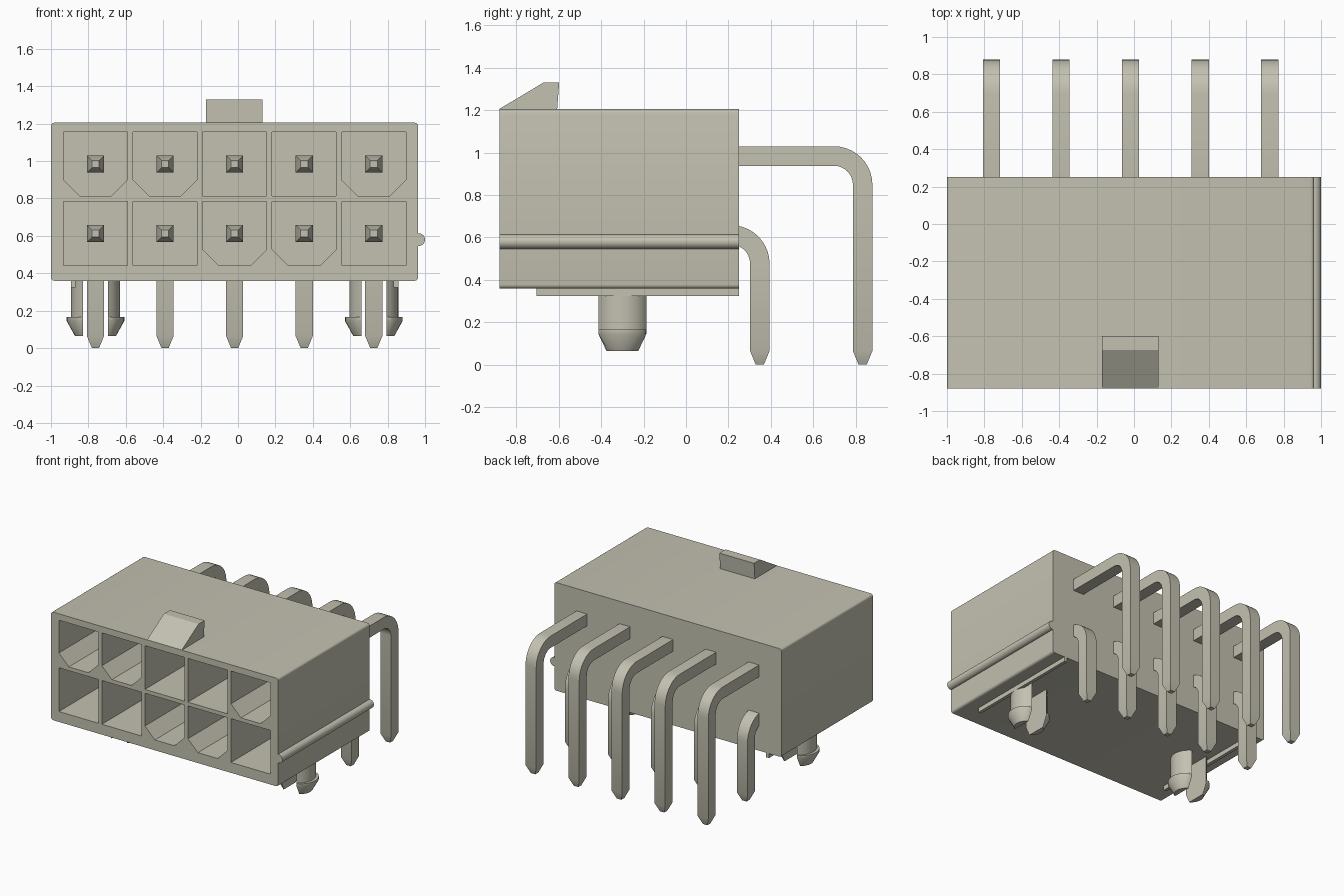
import bpy, bmesh, math

cube = bpy.data.objects.get("Cube")
if cube:
    bpy.data.objects.remove(cube)

# Single warm grey plastic
mat = bpy.data.materials.new("warm grey")
mat.use_nodes = True
COLOUR = (0.55, 0.535, 0.44, 1)
mat.diffuse_color = COLOUR
mat.node_tree.nodes["Principled BSDF"].inputs["Base Color"].default_value = COLOUR


def loft(name, *solids, smooth=True):
    """Make an object from solids, each a list of rings of equal length, capped at both ends."""
    bm = bmesh.new()
    for rings in solids:
        loops = [[bm.verts.new(p) for p in ring] for ring in rings]
        n = len(loops[0])
        for a, b in zip(loops, loops[1:]):
            for i in range(n):
                j = (i + 1) % n
                bm.faces.new((a[i], a[j], b[j], b[i]))
        bm.faces.new(loops[0])
        bm.faces.new(loops[-1])
    bmesh.ops.recalc_face_normals(bm, faces=bm.faces)
    mesh = bpy.data.meshes.new(name)
    bm.to_mesh(mesh)
    bm.free()
    mesh.materials.append(mat)
    ob = bpy.data.objects.new(name, mesh)
    bpy.context.collection.objects.link(ob)
    if smooth:
        smooth_edges(ob)
    return ob


def smooth_edges(ob):
    bpy.ops.object.select_all(action='DESELECT')
    ob.select_set(True)
    bpy.context.view_layer.objects.active = ob
    bpy.ops.object.shade_smooth_by_angle(angle=math.radians(32))


def along_y(profile, y0, y1):
    return [[(x, y, z) for x, z in profile] for y in (y0, y1)]


def along_x(profile, x0, x1):
    return [[(x, y, z) for y, z in profile] for x in (x0, x1)]


def rounded_rect(x0, x1, z0, z1, r, steps=4):
    pts = []
    corners = ((x1 - r, z1 - r), (x0 + r, z1 - r), (x0 + r, z0 + r), (x1 - r, z0 + r))
    for k, (cx, cz) in enumerate(corners):
        for s in range(steps + 1):
            a = math.pi / 2 * (k + s / steps)
            pts.append((cx + r * math.cos(a), cz + r * math.sin(a)))
    return pts


FRONT, BACK = -0.88, 0.25
MID = -0.018
COLUMNS = [MID + 0.372 * i for i in (-2, -1, 0, 1, 2)]
UPPER, LOWER = 0.984, 0.612

# Pockets: some have chamfered lower corners
H, C = 0.171, 0.086
square = [(-H, H), (-H, -H), (H, -H), (H, H)]
keyed = [(-H, H), (-H, C - H), (C - H, -H), (H - C, -H), (H, C - H), (H, H)]
pockets = []
for zc, keyed_columns in ((UPPER, (0, 1, 4)), (LOWER, (2, 3))):
    for i, xc in enumerate(COLUMNS):
        shape = keyed if i in keyed_columns else square
        pockets.append(along_y([(xc + x, zc + z) for x, z in shape], FRONT - 0.05, 0.02))

# Housing with the pockets cut out
housing = loft("housing", along_y(rounded_rect(-1, 0.963, 0.36, 1.205, 0.018), FRONT, BACK),
               smooth=False)
cutter = loft("pocket_cutter", *pockets, smooth=False)
cutter.hide_render = True
cut = housing.modifiers.new("pockets", 'BOOLEAN')
cut.operation = 'DIFFERENCE'
cut.solver = 'EXACT'
cut.object = cutter
bpy.context.view_layer.objects.active = housing
bpy.ops.object.modifier_apply(modifier=cut.name)
bpy.data.objects.remove(cutter)
smooth_edges(housing)

# Latch wedge on the top
loft("latch_wedge", along_x([(FRONT, 1.2), (FRONT, 1.206), (-0.673, 1.33),
                             (-0.598, 1.33), (-0.608, 1.2)], -0.17, 0.13), smooth=False)

# Round rib along the left side
rib = [(0.966 + 0.034 * math.cos(math.tau * i / 24), 0.58 + 0.034 * math.sin(math.tau * i / 24))
       for i in range(24)]
loft("side_rib", along_y(rib, FRONT, BACK))

# Standoff rails underneath
for side, name in ((-1, "right_rail"), (1, "left_rail")):
    x0, x1 = sorted((MID + side * 0.85, MID + side * 0.875))
    loft(name, along_y([(x0, 0.325), (x1, 0.325), (x1, 0.365), (x0, 0.365)], -0.705, BACK),
         smooth=False)


# Bent pins: square section swept back, then down
def pin(name, xc, zc, yc):
    half, tip, rad = 0.046, 0.019, 0.135
    path = [(-0.45, zc, 0, tip), (-0.385, zc, 0, half)]
    for s in range(11):
        a = math.pi / 2 * s / 10
        path.append((yc + rad * math.sin(a), zc - rad + rad * math.cos(a), a, half))
    path += [(yc + rad, 0.065, math.pi / 2, half), (yc + rad, 0, math.pi / 2, tip)]
    rings = []
    for y, z, a, h in path:
        ny, nz = math.sin(a), math.cos(a)
        rings.append([(xc + u * h, y + v * h * ny, z + v * h * nz)
                      for u, v in ((-1, -1), (1, -1), (1, 1), (-1, 1))])
    loft(name, rings)


for i, xc in enumerate(COLUMNS, 1):
    pin(f"upper_pin_{i}", xc, UPPER, 0.698)
    pin(f"lower_pin_{i}", xc, LOWER, 0.213)


# Split snap pegs: two prongs with barbed, tapered heads
def prong(xc, side):
    gap, yc = 0.067, -0.30
    levels = ((0.37, 0.131, 0), (0.165, 0.131, 0), (0.165, 0.131, 0.023),
              (0.145, 0.131, 0.023), (0.065, 0.087, 0.023))
    rings = []
    for z, r, shift in levels:
        limit = math.acos((gap - shift) / r)
        ring = []
        for s in range(13):
            t = limit * (s / 6 - 1)
            y = max(-0.113, min(0.113, r * math.sin(t)))
            ring.append((xc + side * (shift + r * math.cos(t)), yc + y, z))
        rings.append(ring)
    return rings


for name, xc in (("right_snap_peg", COLUMNS[0]), ("left_snap_peg", COLUMNS[4])):
    loft(name, prong(xc, -1), prong(xc, 1))
